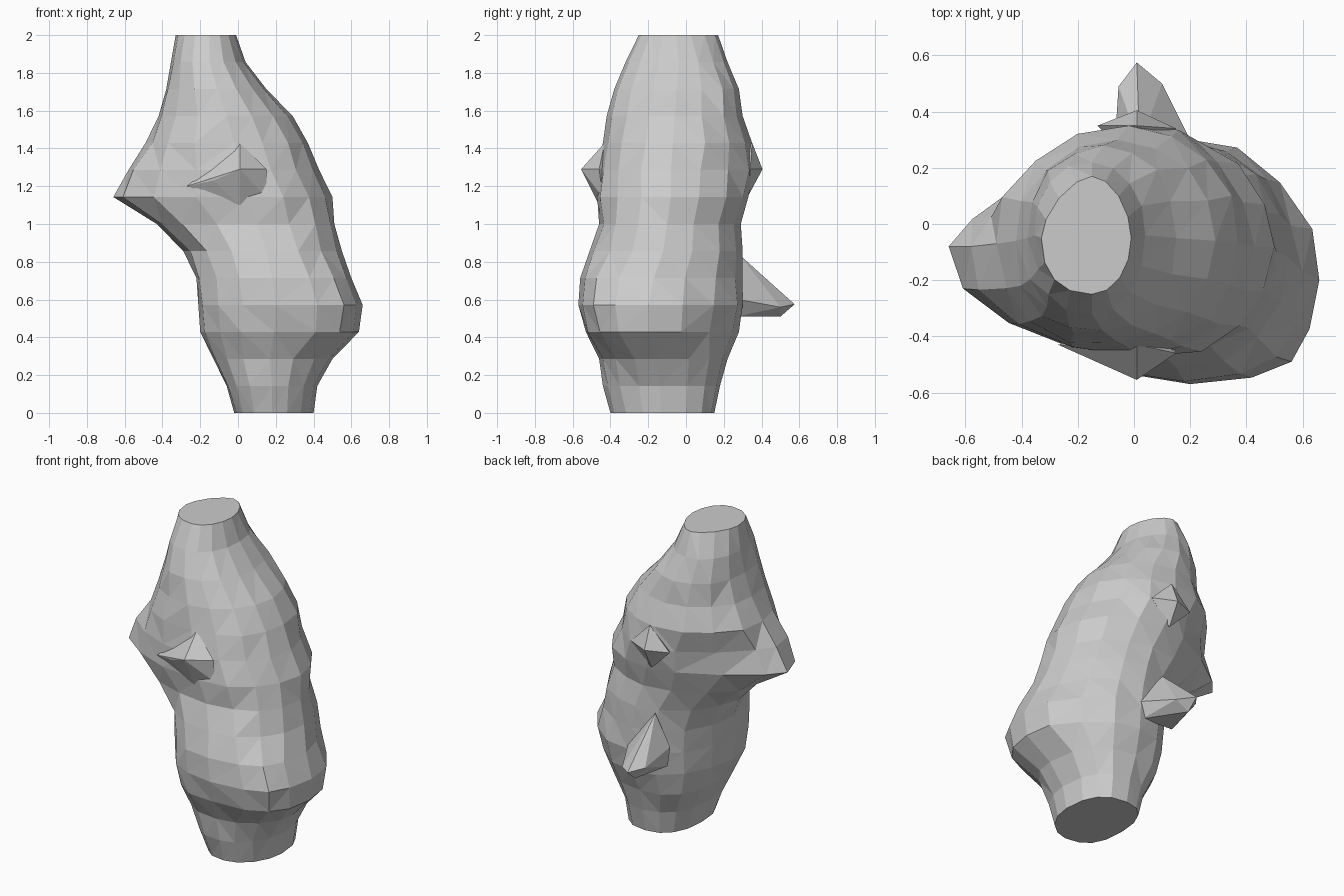
import bpy, bmesh, math, random

random.seed(4)
SIDES = 16
STEP = 2 / 14

# Body cross-sections, bottom to top:
# x min, x max, y min, y max, x of widest depth, y of widest width
RINGS = [
    (-0.02, 0.40, -0.40, 0.15, 0.18, -0.13),
    (-0.06, 0.42, -0.44, 0.18, 0.18, -0.14),
    (-0.13, 0.50, -0.46, 0.22, 0.17, -0.16),
    (-0.20, 0.64, -0.53, 0.28, 0.19, -0.20),
    (-0.21, 0.66, -0.57, 0.30, 0.20, -0.20),
    (-0.22, 0.60, -0.56, 0.30, 0.18, -0.17),
    (-0.29, 0.55, -0.51, 0.30, 0.15, -0.12),
    (-0.43, 0.51, -0.46, 0.29, 0.10, -0.10),
    (-0.66, 0.50, -0.47, 0.33, 0.05, -0.08),
    (-0.58, 0.43, -0.47, 0.36, 0.00, -0.08),
    (-0.49, 0.37, -0.44, 0.35, -0.02, -0.07),
    (-0.42, 0.29, -0.42, 0.30, -0.06, -0.06),
    (-0.38, 0.15, -0.38, 0.28, -0.11, -0.05),
    (-0.355, 0.04, -0.32, 0.22, -0.15, -0.04),
    (-0.33, -0.01, -0.25, 0.17, -0.15, -0.05),
]

# Corner fullness up to a level: back right, back left, front left, front right
FULLNESS = [
    (2, (2.5, 2.3, 2.6, 1.9)),
    (5, (1.85, 2.0, 2.3, 2.6)),
    (7, (1.9, 1.7, 2.15, 2.2)),
    (9, (1.9, 1.35, 2.0, 2.15)),
    (13, (2.1, 2.0, 2.3, 2.0)),
    (14, (1.8, 1.6, 2.3, 2.0)),
]


def finish(bm, name):
    bmesh.ops.recalc_face_normals(bm, faces=bm.faces)
    mesh = bpy.data.meshes.new(name)
    bm.to_mesh(mesh)
    bm.free()
    obj = bpy.data.objects.new(name, mesh)
    bpy.context.collection.objects.link(obj)
    return obj


def ring_point(level, i):
    x0, x1, y0, y1, cx, cy = RINGS[level]
    powers = next(p for top, p in FULLNESS if level <= top)
    power = powers[i * 4 // SIDES]
    angle = 2 * math.pi * i / SIDES
    c, s = math.cos(angle), math.sin(angle)
    x = abs(c) ** (2 / power) * ((x1 - cx) if c > 0 else (x0 - cx))
    y = abs(s) ** (2 / power) * ((y1 - cy) if s > 0 else (y0 - cy))
    # Slight unevenness away from the four outline points
    k = random.uniform(0.98, 1.035) if i % (SIDES // 4) and 0 < level < 14 else 1
    return cx + x * k, cy + y * k, level * STEP


def lumpy_body():
    bm = bmesh.new()
    loops = [[bm.verts.new(ring_point(level, i)) for i in range(SIDES)]
             for level in range(len(RINGS))]
    for a, b in zip(loops, loops[1:]):
        for i in range(SIDES):
            j = (i + 1) % SIDES
            bm.faces.new((a[i], a[j], b[j], b[i]))
    bmesh.ops.triangulate(bm, faces=bm.faces[:])
    bm.faces.new(loops[0][::-1])
    bm.faces.new(loops[-1])
    return finish(bm, "lumpy_body")


def knob(name, points):
    bm = bmesh.new()
    for p in points:
        bm.verts.new(p)
    bmesh.ops.convex_hull(bm, input=bm.verts[:])
    loose = [v for v in bm.verts if not v.link_faces]
    bmesh.ops.delete(bm, geom=loose, context='VERTS')
    return finish(bm, name)


lumpy_body()

# Pointed spur low on the back, with a ridge running up into the body
knob("back_spur", [(0.01, 0.575, 0.575), (-0.055, 0.49, 0.59), (0.10, 0.50, 0.56),
                   (0.01, 0.49, 0.65), (0.01, 0.50, 0.51), (-0.06, 0.27, 0.52),
                   (0.14, 0.40, 0.57), (0.16, 0.27, 0.51), (0.21, 0.28, 0.60),
                   (0.02, 0.28, 0.84), (-0.07, 0.26, 0.64)])

# Small pointed bumps higher up, flattened into the body
knob("front_bump", [(0.01, -0.555, 1.29), (-0.13, -0.49, 1.23), (-0.27, -0.43, 1.20),
                    (0.15, -0.46, 1.29), (0.15, -0.44, 1.14), (-0.13, -0.43, 1.30),
                    (0.01, -0.43, 1.43), (0.01, -0.46, 1.10), (0.01, -0.35, 1.29)])
knob("back_bump", [(0.01, 0.405, 1.29), (-0.13, 0.35, 1.29), (0.15, 0.34, 1.29),
                   (0.01, 0.35, 1.43), (0.01, 0.33, 1.15), (0.01, 0.20, 1.29)])
